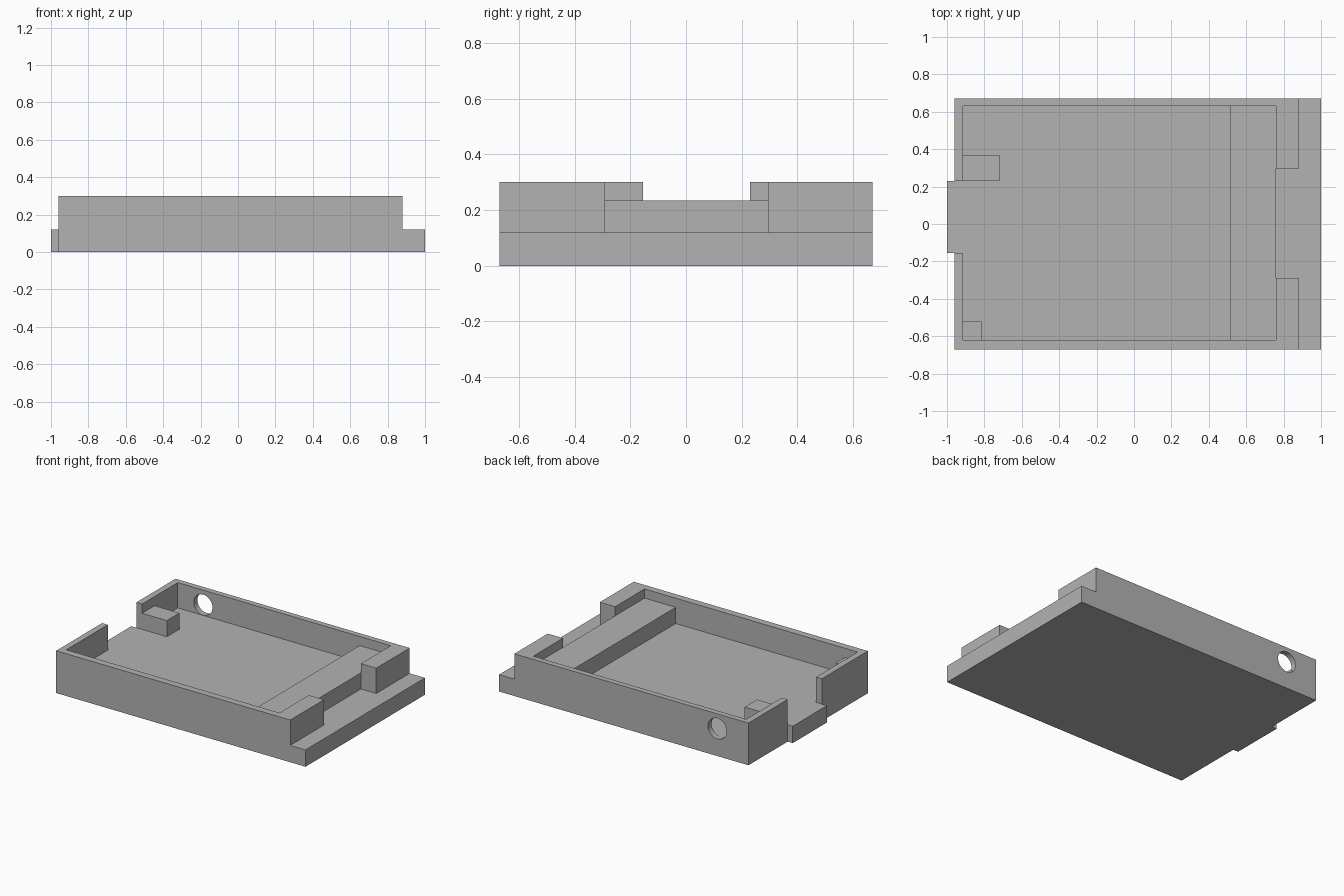
import bpy
import bmesh
from math import pi
from mathutils import Matrix, Vector

default = bpy.data.objects.get("Cube")
if default:
    bpy.data.objects.remove(default, do_unlink=True)

GREY = (0.45, 0.45, 0.45, 1.0)
plastic = bpy.data.materials.new("grey_plastic")
plastic.use_nodes = True
plastic.diffuse_color = GREY
plastic.node_tree.nodes["Principled BSDF"].inputs["Base Color"].default_value = GREY


def add_object(name, bm):
    bmesh.ops.recalc_face_normals(bm, faces=bm.faces)
    mesh = bpy.data.meshes.new(name)
    bm.to_mesh(mesh)
    bm.free()
    mesh.materials.append(plastic)
    obj = bpy.data.objects.new(name, mesh)
    bpy.context.collection.objects.link(obj)
    return obj


def box(name, x, y, z):
    """Box from (min, max) ranges on each axis."""
    bm = bmesh.new()
    bmesh.ops.create_cube(bm, size=1)
    centre = Vector([(r[0] + r[1]) / 2 for r in (x, y, z)])
    bmesh.ops.scale(bm, verts=bm.verts, vec=[r[1] - r[0] for r in (x, y, z)])
    bmesh.ops.translate(bm, verts=bm.verts, vec=centre)
    return add_object(name, bm)


def cut(target, cutter):
    """Subtract the cutter from the target and discard it."""
    mod = target.modifiers.new("cut", 'BOOLEAN')
    mod.operation = 'DIFFERENCE'
    mod.solver = 'EXACT'
    mod.object = cutter
    bpy.context.view_layer.objects.active = target
    bpy.ops.object.modifier_apply(modifier=mod.name)
    bpy.data.objects.remove(cutter, do_unlink=True)


FLOOR, STEP, RIM, ABOVE = 0.12, 0.235, 0.30, 0.5
INNER_X, INNER_Y = (-0.915, 0.76), (-0.62, 0.63)

# Tray: solid block with the cavity, ledge and end openings cut away
tray = box("tray", (-0.96, 1.0), (-0.67, 0.67), (0, RIM))
cut(tray, box("ledge_cutter", (0.88, 1.2), (-1, 1), (FLOOR, ABOVE)))
cut(tray, box("cavity_cutter", INNER_X, INNER_Y, (FLOOR, ABOVE)))
cut(tray, box("wide_opening_cutter", (0.7, 1.1), (-0.29, 0.295), (FLOOR, ABOVE)))
cut(tray, box("tab_opening_cutter", (-1.1, -0.85), (-0.155, 0.23), (FLOOR, ABOVE)))

# Round hole through the back wall
bm = bmesh.new()
bmesh.ops.create_cone(bm, cap_ends=True, segments=48, radius1=0.073, radius2=0.073,
                      depth=0.3,
                      matrix=Matrix.Translation((-0.715, 0.65, 0.195)) @ Matrix.Rotation(pi / 2, 4, 'X'))
cut(tray, add_object("hole_cutter", bm))

# Tab projecting from the end of the floor
box("end_tab", (-1.0, -0.96), (-0.155, 0.23), (0, FLOOR))

# Raised supports inside the tray
box("cross_step", (0.515, 0.76), INNER_Y, (FLOOR, STEP))
box("hole_side_block", (-0.915, -0.72), (0.23, 0.37), (FLOOR, STEP))
box("corner_block", (-0.915, -0.815), (-0.62, -0.52), (FLOOR, STEP))
